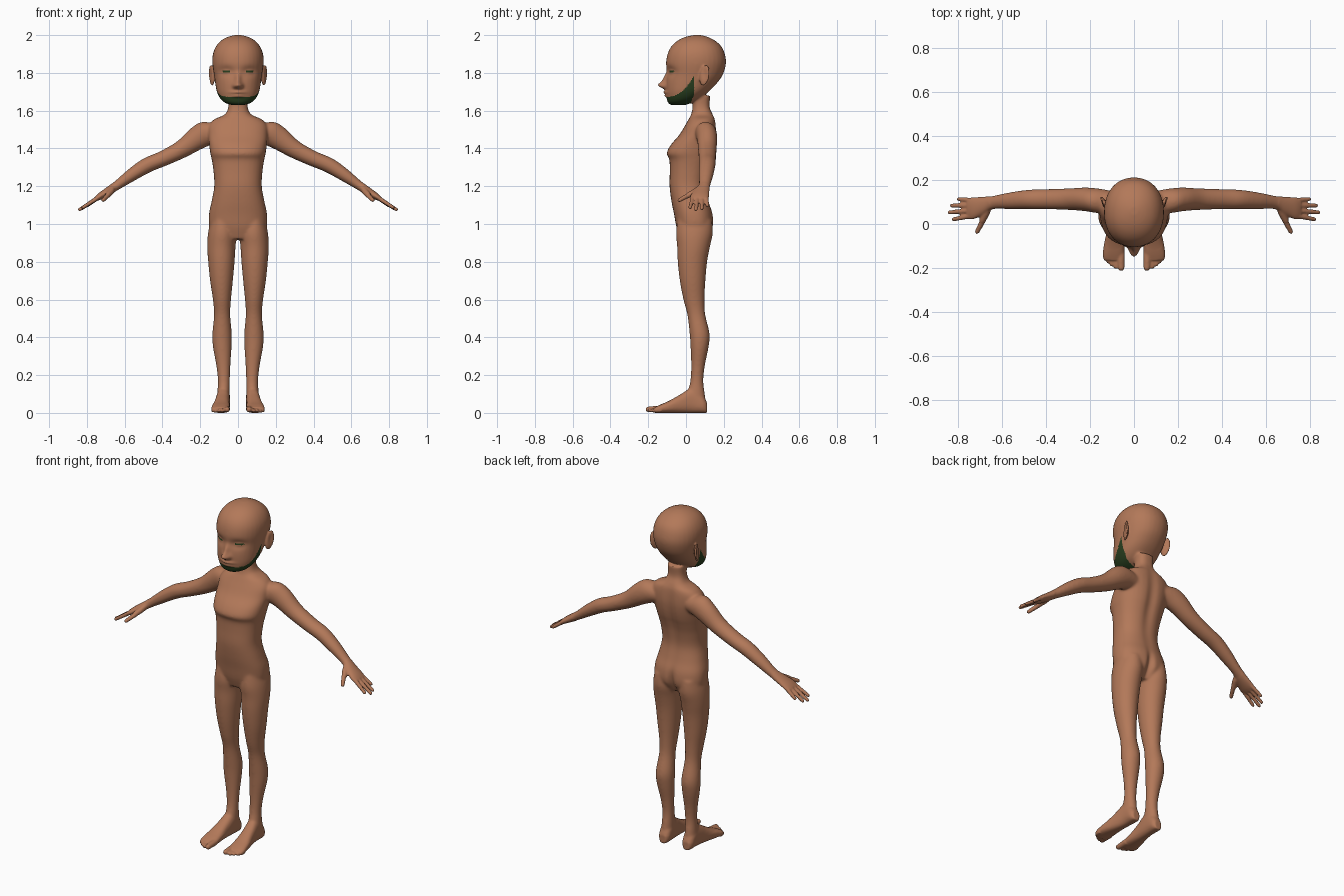
import bpy, bmesh, math
from mathutils import Vector, Matrix

X, Y, Z = Vector((1, 0, 0)), Vector((0, 1, 0)), Vector((0, 0, 1))
bm = bmesh.new()


def catmull(a, b, c, d, t):
    return 0.5 * (2*b + (c-a)*t + (2*a-5*b+4*c-d)*t*t + (3*b-a-3*c+d)*t**3)


def tube(rows, u, v, side=1, power=2.0, n=32, sub=4):
    """Capped smooth loft; rows are (x, y, z, half size on u, half size on v)."""
    secs = []
    for i in range(len(rows) - 1):
        q = [rows[max(0, min(len(rows)-1, i+k))] for k in (-1, 0, 1, 2)]
        for j in range(sub):
            secs.append([catmull(*p, j/sub) for p in zip(*q)])
    secs.append(rows[-1])
    rings = []
    for x, y, z, a, b in secs:
        ring = []
        for k in range(n):
            c, s = math.cos(2*math.pi*k/n), math.sin(2*math.pi*k/n)
            p = (Vector((x, y, z))
                 + u * max(a, .003) * math.copysign(abs(c)**(2/power), c)
                 + v * max(b, .003) * math.copysign(abs(s)**(2/power), s))
            p.x *= side
            ring.append(bm.verts.new(p))
        rings.append(ring)
    for r, s in zip(rings, rings[1:]):
        for k in range(n):
            bm.faces.new((r[k-1], r[k], s[k], s[k-1]))
    bm.faces.new(rings[0])
    bm.faces.new(rings[-1])


def ball(centre, size, rot=Matrix.Identity(4), side=1):
    m = (Matrix.Diagonal((side, 1, 1, 1)) @ Matrix.Translation(centre) @ rot
         @ Matrix.Diagonal((*size, 1)))
    bmesh.ops.create_uvsphere(bm, u_segments=20, v_segments=14, radius=1, matrix=m)


def digit(base, tip, r, side):
    """Finger or toe: tapered tube with a rounded tip."""
    a, b = Vector(base), Vector(tip)
    d = (b - a).normalized()
    u = d.orthogonal().normalized()
    end = b - d * r * .85
    tube([(*a, r*1.1, r*1.1), (*a.lerp(end, .5), r, r), (*end, r*.88, r*.88)],
         u, d.cross(u), side, n=14)
    ball(end, (r*.88,) * 3, side=side)


# torso and neck: z, front y, back y, half width
torso = [(.92, -.03, .10, .11), (.98, -.05, .142, .15), (1.05, -.063, .143, .154),
         (1.12, -.077, .122, .14), (1.20, -.087, .108, .126), (1.28, -.086, .118, .13),
         (1.34, -.088, .135, .139), (1.375, -.102, .147, .147), (1.42, -.08, .157, .153),
         (1.47, -.037, .162, .158), (1.52, -.006, .16, .155), (1.555, .014, .155, .125),
         (1.58, .027, .145, .07), (1.62, .035, .127, .051), (1.68, .036, .13, .052)]
tube([(0, (f+b)/2, z, w, (b-f)/2) for z, f, b, w in torso], X, Y, power=2.35)

# head: z, front y, back y, half width
head = [(1.63, -.082, .0, .035), (1.642, -.096, .03, .07), (1.665, -.102, .075, .095),
        (1.70, -.106, .12, .112), (1.74, -.107, .16, .12), (1.79, -.103, .195, .127),
        (1.85, -.106, .212, .136), (1.90, -.098, .206, .133), (1.94, -.078, .188, .117),
        (1.97, -.046, .155, .091), (1.99, -.005, .117, .056), (2.0, .04, .08, .02)]
tube([(0, (f+b)/2, z, w, (b-f)/2) for z, f, b, w in head], X, Y, power=2.15)

# legs: z, inner x, outer x, front y, back y
leg = [(1.02, .025, .145, -.045, .138), (.95, .008, .159, -.053, .142),
       (.88, .013, .163, -.047, .127), (.80, .018, .158, -.044, .112),
       (.70, .027, .148, -.033, .103), (.60, .037, .133, -.014, .098),
       (.52, .041, .127, .007, .102), (.42, .033, .136, .019, .125),
       (.35, .034, .133, .024, .12), (.25, .04, .115, .027, .10),
       (.17, .043, .107, .023, .092), (.10, .043, .11, .008, .10), (.04, .045, .11, .02, .105)]
# feet: y, centre x, half width, top z
foot = [(.112, .077, .02, .055), (.09, .077, .034, .09), (.03, .078, .036, .13),
        (-.03, .084, .039, .098), (-.09, .09, .046, .064), (-.14, .093, .049, .042),
        (-.165, .092, .045, .03)]
# arms and palms: x, y, z, half depth, half thickness
arm = [(.10, .10, 1.485, .05, .058), (.16, .105, 1.482, .056, .068), (.22, .112, 1.452, .054, .062),
       (.30, .113, 1.395, .049, .048), (.40, .113, 1.345, .046, .042), (.48, .112, 1.312, .044, .041),
       (.56, .106, 1.262, .039, .035), (.64, .098, 1.205, .031, .025), (.685, .083, 1.175, .041, .022),
       (.73, .072, 1.147, .05, .018), (.755, .07, 1.131, .048, .012)]
fingers = [(.04, .02, .828, 1.083), (.062, .052, .846, 1.072),
           (.084, .084, .836, 1.076), (.106, .114, .804, 1.093)]
toes = [(.06, .058, -.213, .017), (.084, .083, -.204, .0115), (.102, .101, -.193, .011),
        (.118, .117, -.18, .0105), (.131, .131, -.164, .010)]

for s in (1, -1):
    tube([((i+o)/2, (f+b)/2, z, (o-i)/2, (b-f)/2) for z, i, o, f, b in leg], X, Y, s)
    tube([(x, y, t/2, w, t/2) for y, x, w, t in foot], X, Z, s, power=2.5)
    tube(arm, Y, Vector((.52, 0, .85)), s)
    for y0, y1, x1, z1 in fingers:
        digit((.725, y0, 1.15), (x1, y1, z1), .0108, s)
    digit((.665, .065, 1.18), (.695, .005, 1.148), .0165, s)      # thumb base
    digit((.685, .02, 1.155), (.718, -.043, 1.122), .012, s)      # thumb tip
    for x0, x1, y1, r in toes:
        digit((x0, -.13, r + .004), (x1, y1, r + .001), r, s)
    ear_turn = Matrix.Rotation(-.45, 4, 'Z') @ Matrix.Rotation(-.2, 4, 'X')
    ball((.14, .098, 1.787), (.011, .028, .056), ear_turn, s)

# fuse all parts into one skin
mesh = bpy.data.meshes.new("body_parts")
bm.to_mesh(mesh)
bm.free()
body = bpy.data.objects.new("body", mesh)
bpy.context.collection.objects.link(body)


def bake():
    dg = bpy.context.evaluated_depsgraph_get()
    new = bpy.data.meshes.new_from_object(body.evaluated_get(dg))
    body.modifiers.clear()
    body.data = new


rm = body.modifiers.new("fuse", 'REMESH')
rm.mode = 'VOXEL'
rm.voxel_size = .005
bake()

# blend the joints, but keep hands, toes and ears crisp
group = body.vertex_groups.new(name="blend")
group.add([v.index for v in body.data.vertices
           if abs(v.co.x) < .66 and v.co.z > .05
           and not (abs(v.co.x) > .128 and 1.7 < v.co.z < 1.85 and v.co.y > .05)], 1, 'REPLACE')
for name, count, vg in (("joints", 24, "blend"), ("all", 3, "")):
    sm = body.modifiers.new(name, 'SMOOTH')
    sm.factor, sm.iterations, sm.vertex_group = .5, count, vg
bake()

# soft sculpt strokes: centre, radii, push
strokes = [((0, -.11, 1.735), (.014, .06, .014), (0, -.034, 0)),    # nose tip
           ((0, -.11, 1.768), (.011, .06, .022), (0, -.017, 0)),    # nose bridge
           ((0, -.11, 1.697), (.026, .05, .006), (0, -.013, 0)),    # upper lip
           ((0, -.11, 1.679), (.022, .05, .006), (0, -.010, 0)),    # lower lip
           ((0, .15, 1.35), (.022, .05, .15), (0, -.012, 0)),       # spine
           ((0, .14, .975), (.014, .06, .05), (0, -.022, 0))]       # seat cleft
for s in (1, -1):
    strokes += [((s*.06, -.08, 1.808), (.03, .05, .018), (0, .015, 0)),     # eye socket
                ((s*.062, -.08, 1.805), (.014, .05, .009), (0, -.007, 0)),  # eye
                ((s*.017, -.11, 1.731), (.008, .05, .008), (0, -.012, 0)),  # nostril
                ((s*.158, .098, 1.795), (.02, .012, .026), (-s*.008, 0, 0))]  # ear bowl
for v in body.data.vertices:
    p = v.co.copy()
    for c, r, d in strokes:
        e = sum(((p[i]-c[i]) / r[i])**2 for i in range(3)) / 2
        if e < 8:
            v.co += Vector(d) * math.exp(-e)

# colours: skin, with the jaw beard and eye slits in dark green
for name, col in (("skin", (.45, .19, .10, 1)), ("dark_green", (.022, .05, .014, 1))):
    m = bpy.data.materials.new(name)
    m.diffuse_color = col
    body.data.materials.append(m)
for f in body.data.polygons:
    f.use_smooth = True
    x, y, z = f.center
    f.material_index = 0
    if 1.622 < z < 1.79:
        top = 1.673 + .107 * max(0, (y + .1) / .14)**2.2
        rear = .02 + .024 * max(0, min(1, (z - 1.63) / .06))
        f.material_index = int(z < top and y < rear)
    elif y < 0 and ((abs(x) - .063) / .024)**2 + ((z - 1.808) / .005)**2 < 1:
        f.material_index = 1
